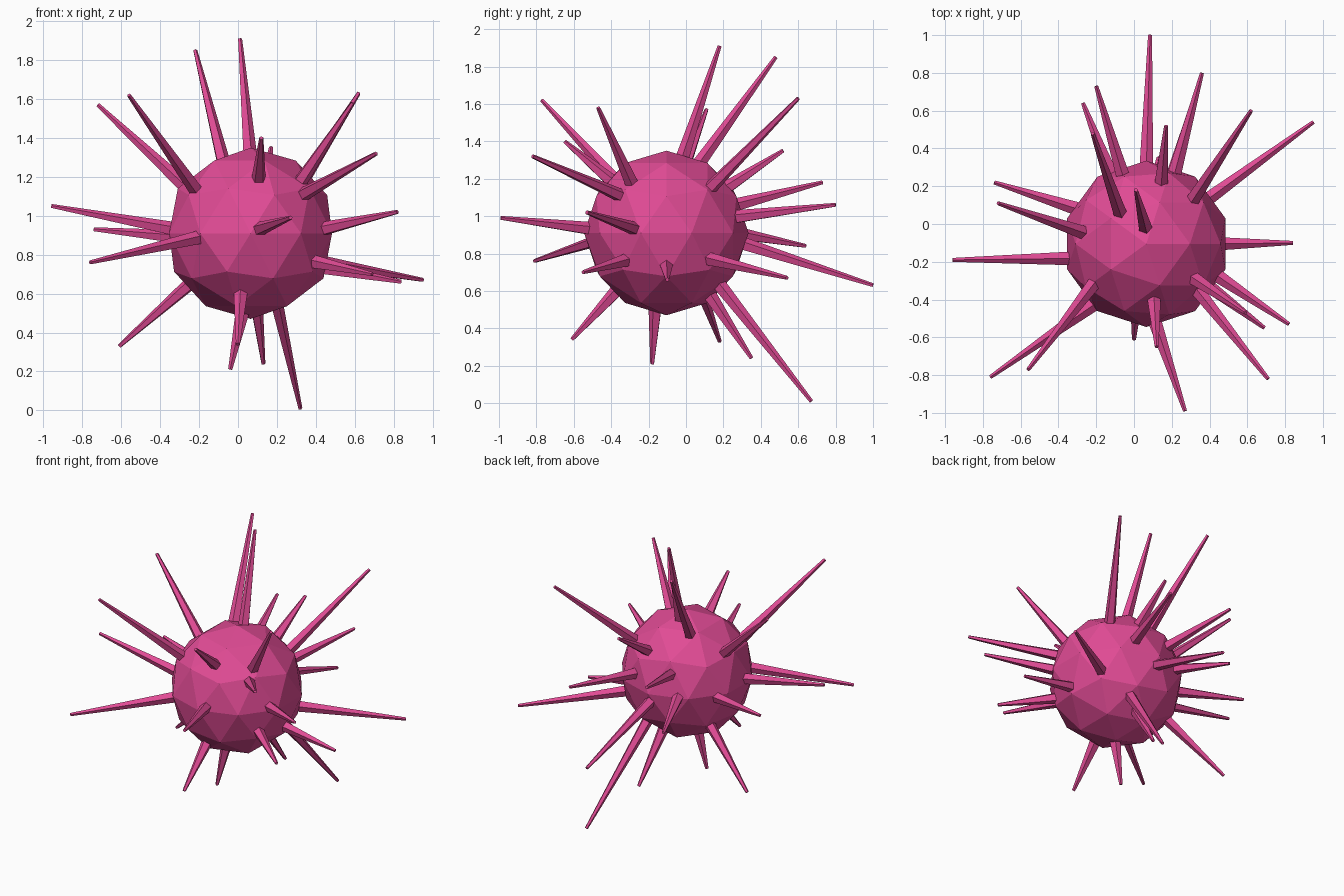
import bpy, math
from mathutils import Vector

pink = bpy.data.materials.new("pink")
pink.diffuse_color = (0.75, 0.07, 0.30, 1)

CENTRE = Vector((0.065, -0.105, 0.91))
RADIUS = 0.44

# Faceted body
bpy.ops.mesh.primitive_ico_sphere_add(subdivisions=2, radius=RADIUS, location=CENTRE)
body = bpy.context.object
body.name = "body"
body.data.materials.append(pink)


def spike(index, tip, azimuth, elevation):
    """Tapered five-sided spike rooted just under the body surface."""
    a, e = math.radians(azimuth), math.radians(elevation)
    out = Vector((math.cos(a) * math.cos(e), math.sin(a) * math.cos(e), math.sin(e)))
    base = CENTRE + out * (RADIUS - 0.035)
    axis = Vector(tip) - base
    bpy.ops.mesh.primitive_cone_add(vertices=5, radius1=0.038, radius2=0.011,
                                    depth=axis.length, location=base + axis / 2)
    obj = bpy.context.object
    obj.name = f"spike_{index:02d}"
    obj.rotation_euler = axis.to_track_quat('Z', 'Y').to_euler()
    obj.data.materials.append(pink)


# Tip position, then azimuth and elevation of the root on the body
SPIKES = [
    (0.01, 0.18, 1.91, 93, 78), (-0.22, 0.48, 1.85, 131, 59),
    (-0.72, 0.11, 1.57, 170, 35), (-0.56, -0.77, 1.62, 217, 32),
    (0.62, 0.60, 1.63, 43, 35), (0.59, -0.47, 1.58, -36, 40),
    (0.71, -0.82, 1.32, -42, 29), (0.82, -0.53, 1.02, -24, 3),
    (0.95, 0.54, 0.67, 36, -20), (0.84, -0.10, 0.66, 0, -26),
    (0.69, -0.55, 0.70, -34, -21), (0.32, 0.67, 0.01, 68, -42),
    (0.13, 0.35, 0.24, 84, -55), (-0.04, -0.18, 0.21, 235, -80),
    (-0.61, 0.18, 0.33, 151, -36), (-0.76, -0.81, 0.76, 230, -3),
    (-0.74, 0.22, 0.93, 153, -3), (-0.96, -0.19, 1.05, 191, 3),
    (0.12, -0.65, 1.40, -82, 43), (0.17, 0.52, 1.35, 76, 36),
    (0.27, -0.99, 0.99, -84, 3), (0.00, -0.61, 0.34, 259, -49),
    (-0.20, 0.73, 1.18, 109, 21), (0.36, 0.80, 1.06, 68, 12),
    (-0.27, 0.64, 0.84, 117, 0), (0.085, 1.00, 0.63, 90, -8),
]
for i, (x, y, z, az, el) in enumerate(SPIKES, 1):
    spike(i, (x, y, z), az, el)
